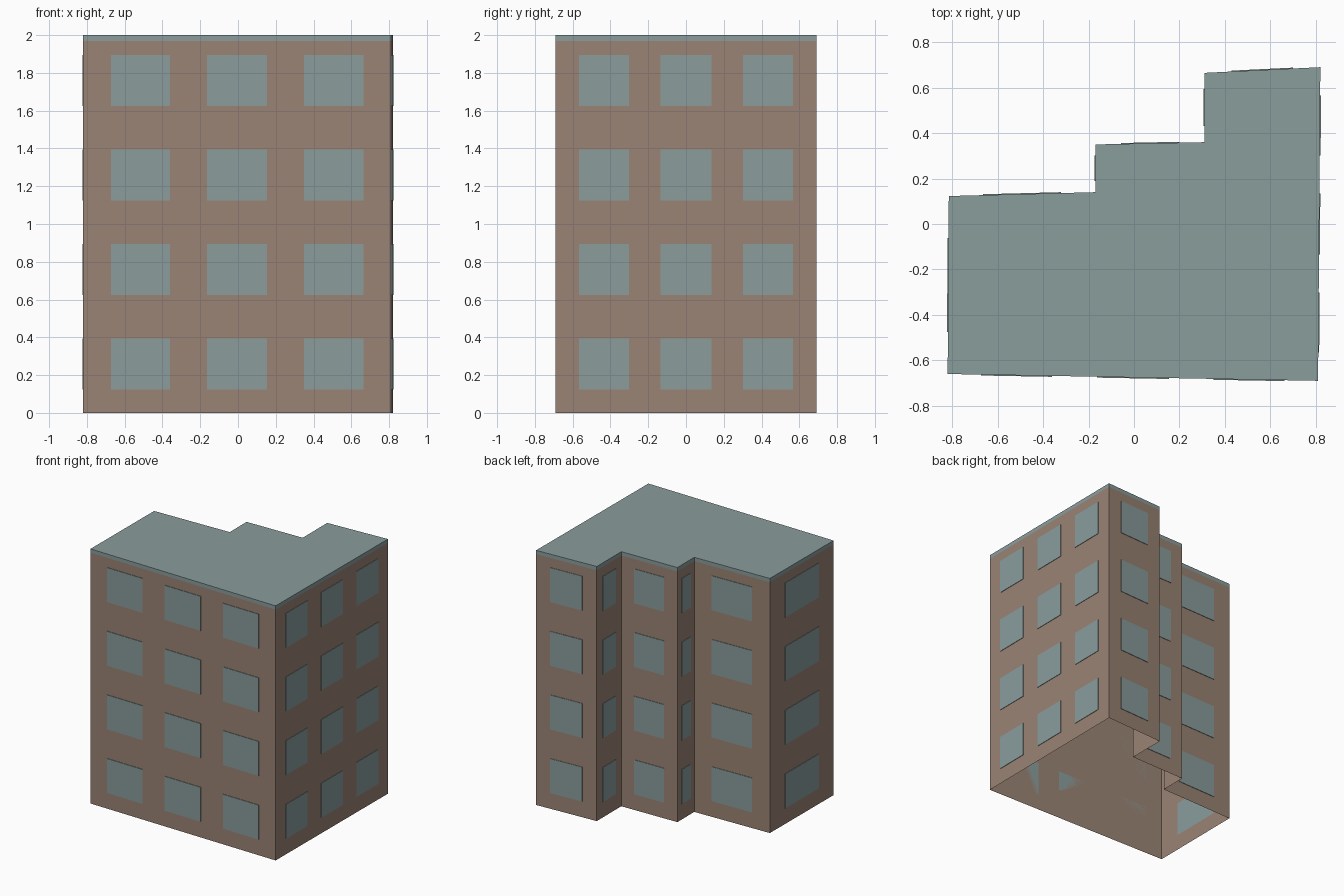
import bpy, bmesh, math
from mathutils import Matrix, Vector

default = bpy.data.objects.get("Cube")
if default:
    bpy.data.objects.remove(default, do_unlink=True)

HEIGHT, BAND = 2.0, 1.97
STOREYS, STOREY_HEIGHT = 4, 0.5
SILL, WINDOW_HEIGHT, PLATE = 0.125, 0.27, 0.004

# Stepped footprint, counter-clockwise from the front right corner
FOOTPRINT = [Vector(p) for p in (
    (-0.82, -0.66), (0.81, -0.69), (0.82, 0.69), (0.31, 0.665),
    (0.31, 0.36), (-0.17, 0.35), (-0.17, 0.14), (-0.815, 0.123))]

# Window spans along a wall, as fractions of its length
TRIPLE = [(0.09, 0.282), (0.403, 0.597), (0.718, 0.91)]
SINGLE = [(0.235, 0.765)]


def make_material(name, colour):
    mat = bpy.data.materials.new(name)
    mat.use_nodes = True
    mat.diffuse_color = colour
    bsdf = next(n for n in mat.node_tree.nodes if n.type == 'BSDF_PRINCIPLED')
    bsdf.inputs["Base Color"].default_value = colour
    bsdf.inputs["Roughness"].default_value = 0.9
    return mat


def make_object(name, bm, mat):
    mesh = bpy.data.meshes.new(name)
    bm.to_mesh(mesh)
    bm.free()
    mesh.materials.append(mat)
    obj = bpy.data.objects.new(name, mesh)
    bpy.context.collection.objects.link(obj)
    return obj


def wall_ring(bm, bottom, top):
    """Vertical faces round the footprint; returns the upper vertices."""
    low = [bm.verts.new((p.x, p.y, bottom)) for p in FOOTPRINT]
    high = [bm.verts.new((p.x, p.y, top)) for p in FOOTPRINT]
    for i in range(len(low)):
        j = (i + 1) % len(low)
        bm.faces.new((low[i], low[j], high[j], high[i]))
    return high


brown = make_material("wall brown", (0.325, 0.23, 0.176, 1))
teal = make_material("grey teal", (0.255, 0.338, 0.333, 1))

# Walls, open underneath
bm = bmesh.new()
wall_ring(bm, 0, BAND)
make_object("walls", bm, brown)

# Flat roof with its edge band
bm = bmesh.new()
bm.faces.new(wall_ring(bm, BAND, HEIGHT))
make_object("roof", bm, teal)

# Window plates on every wall; the two longest plain walls carry three columns
bm = bmesh.new()
for i, start in enumerate(FOOTPRINT):
    edge = FOOTPRINT[(i + 1) % len(FOOTPRINT)] - start
    turn = Matrix.Rotation(math.atan2(edge.y, edge.x), 4, 'Z')
    for a, b in (TRIPLE if i < 2 else SINGLE):
        centre = start + edge * (a + b) / 2
        size = Matrix.Diagonal((edge.length * (b - a), PLATE, WINDOW_HEIGHT, 1))
        for storey in range(STOREYS):
            z = storey * STOREY_HEIGHT + SILL + WINDOW_HEIGHT / 2
            place = Matrix.Translation((centre.x, centre.y, z))
            # Shift outward so that the plate sits on the wall surface
            outward = Matrix.Translation((0, -PLATE / 2, 0))
            bmesh.ops.create_cube(bm, size=1, matrix=place @ turn @ outward @ size)
make_object("windows", bm, teal)
